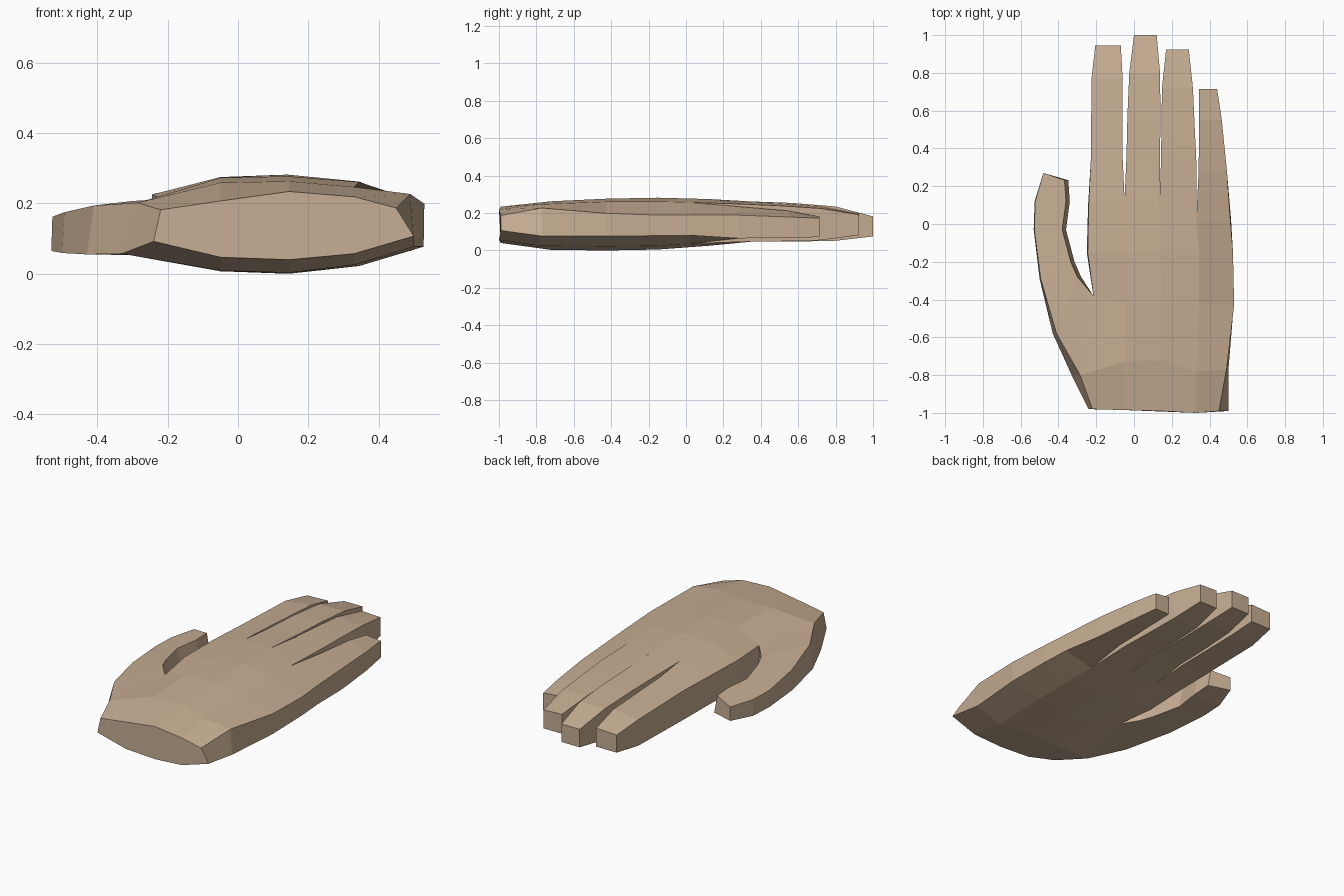
import bpy, bmesh

cube = bpy.data.objects.get("Cube")
if cube:
    bpy.data.objects.remove(cube, do_unlink=True)

skin = bpy.data.materials.new("warm skin")
skin.use_nodes = True
COLOUR = (0.57, 0.42, 0.29, 1)
skin.diffuse_color = COLOUR
skin.node_tree.nodes["Principled BSDF"].inputs["Base Color"].default_value = COLOUR

bm = bmesh.new()


def ring(points):
    return [bm.verts.new(p) for p in points]


def bridge(a, b):
    """Join two closed loops of equal length with quads."""
    n = len(a)
    for i in range(n):
        bm.faces.new((a[i], a[(i + 1) % n], b[(i + 1) % n], b[i]))


def extend(base, sections):
    """Grow a four-sided limb from a base loop and cap its tip."""
    for pts in sections:
        nxt = ring(pts)
        bridge(base, nxt)
        base = nxt
    bm.faces.new(base)


# Palm: five columns across, each (x, y, top z, bottom z, bottom x offset)
palm = [
    [(-0.22, -0.98, .185, .095, -.02), (-0.05, -0.985, .21, .05, 0),
     (0.145, -0.99, .237, .043, 0), (0.33, -1.0, .222, .06, 0),
     (0.45, -0.99, .19, .11, .05)],
    [(-0.285, -0.80, .205, .06, -.045), (-0.05, -0.73, .262, .012, 0),
     (0.145, -0.72, .266, .006, 0), (0.33, -0.78, .25, .028, 0),
     (0.49, -0.77, .23, .08, .01)],
    [(-0.215, -0.38, .215, .055, 0), (-0.05, -0.42, .276, .01, 0),
     (0.145, -0.42, .28, .003, 0), (0.345, -0.42, .264, .025, 0),
     (0.53, -0.43, .202, .08, -.002)],
    [(-0.245, -0.15, .228, .06, -.005), (-0.05, -0.15, .278, .015, 0),
     (0.14, -0.15, .285, .008, 0), (0.345, -0.15, .265, .028, 0),
     (0.524, -0.15, .192, .082, 0)],
    [(-0.24, 0.10, .23, .065, -.003), (-0.05, 0.13, .273, .03, 0),
     (0.135, 0.12, .278, .028, 0), (0.33, 0.02, .26, .04, 0),
     (0.51, 0.02, .193, .084, .004)],
]
tops, bots = [], []
for row in palm:
    tops.append(ring([(x, y, zt) for x, y, zt, zb, dx in row]))
    bots.append(ring([(x + dx, y, zb) for x, y, zt, zb, dx in row]))
for r in range(len(palm) - 1):
    for side in (tops, bots):
        for c in range(4):
            bm.faces.new((side[r][c], side[r][c + 1], side[r + 1][c + 1], side[r + 1][c]))
    for c in (0, 4):
        if (r, c) != (1, 0):          # gap left open for the thumb
            bm.faces.new((tops[r][c], tops[r + 1][c], bots[r + 1][c], bots[r][c]))
bm.faces.new(tops[0] + bots[0][::-1])  # wrist end

# Fingers: sections (y, x right, x left, top z right, top z left, bottom z)
fingers = [
    [(0.35, -.228, -.06, .228, .256, .055), (0.77, -.225, -.06, .215, .232, .06),
     (0.945, -.205, -.07, .185, .19, .08)],
    [(0.35, -.04, .138, .262, .265, .05), (0.57, -.035, .14, .255, .257, .05),
     (0.80, -.025, .138, .238, .238, .055), (1.0, 0, .12, .185, .185, .078)],
    [(0.33, .143, .33, .262, .25, .05), (0.50, .145, .322, .254, .242, .052),
     (0.72, .148, .312, .238, .228, .058), (0.925, .17, .29, .2, .195, .085)],
    [(0.28, .342, .492, .238, .192, .068), (0.55, .345, .465, .215, .182, .07),
     (0.715, .345, .44, .185, .175, .075)],
]
for i, secs in enumerate(fingers):
    base = [tops[-1][i], tops[-1][i + 1], bots[-1][i + 1], bots[-1][i]]
    extend(base, [[(x0, y, z0), (x1, y, z1), (x1, y, zb), (x0, y, zb)]
                  for y, x0, x1, z0, z1, zb in secs])

# Thumb: sections (outer x, outer y, inner x, inner y, top outer, top inner, bottom z)
thumb = [
    (-.41, -.58, -.30, -.28, .197, .21, .058),
    (-.494, -.29, -.335, -.20, .178, .205, .062),
    (-.528, -.03, -.38, -.03, .165, .195, .068),
    (-.523, .12, -.36, .12, .165, .193, .07),
    (-.48, .27, -.368, .232, .168, .19, .085),
]
base = [tops[1][0], tops[2][0], bots[2][0], bots[1][0]]
lean = [.02, .006, .003, .003, 0]
extend(base, [[(xo, yo, zo), (xi, yi, zi), (xi + .02, yi, zb), (xo - d, yo, zb)]
              for (xo, yo, xi, yi, zo, zi, zb), d in zip(thumb, lean)])

bmesh.ops.recalc_face_normals(bm, faces=bm.faces)

# Rest the hand on the ground
low = min(v.co.z for v in bm.verts)
for v in bm.verts:
    v.co.z -= low

mesh = bpy.data.meshes.new("hand")
bm.to_mesh(mesh)
bm.free()
mesh.materials.append(skin)
hand = bpy.data.objects.new("hand", mesh)
bpy.context.collection.objects.link(hand)
